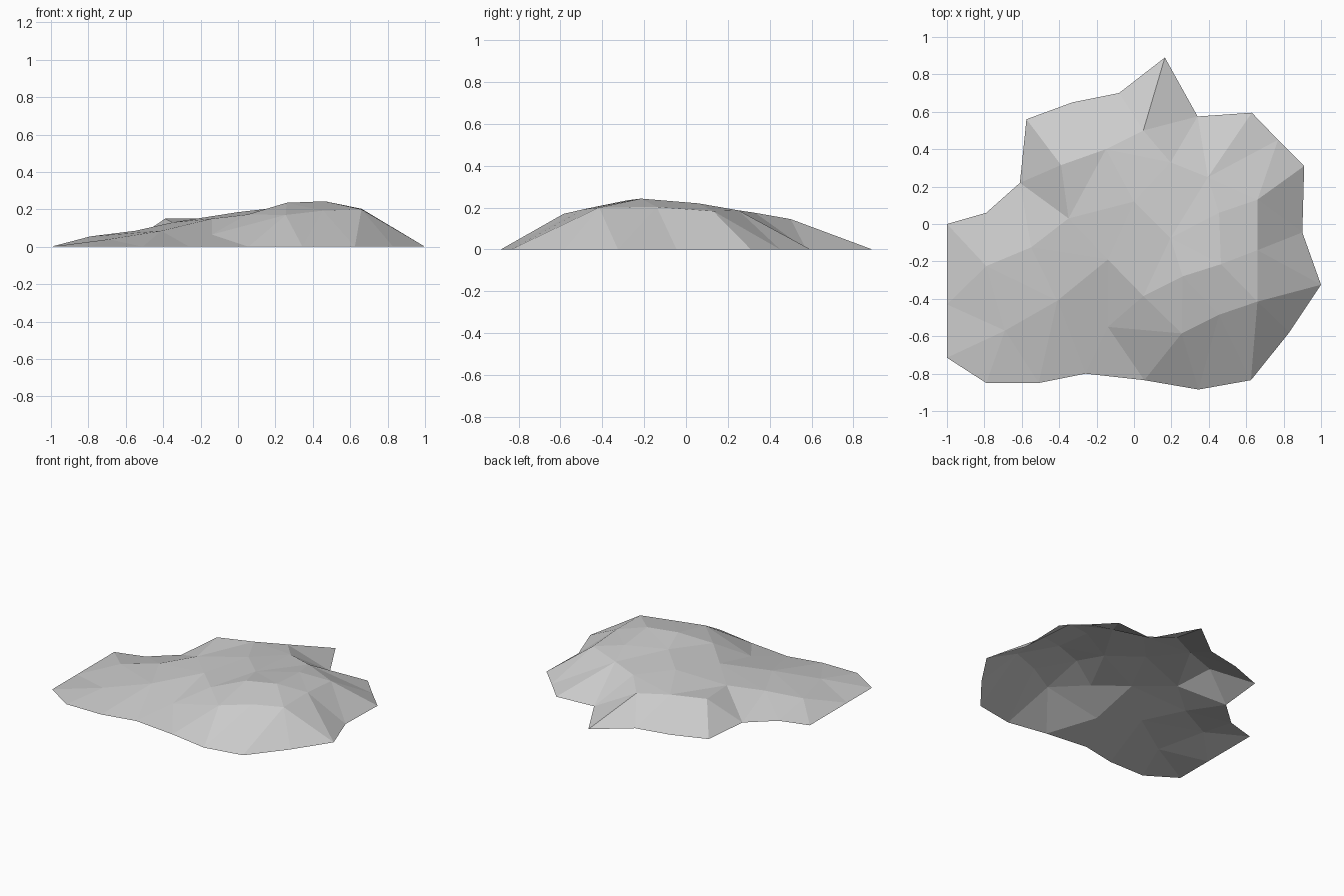
import bpy
import bmesh
from mathutils import Vector
from mathutils.geometry import delaunay_2d_cdt

default_cube = bpy.data.objects.get("Cube")
if default_cube:
    bpy.data.objects.remove(default_cube, do_unlink=True)


def make_material(name, colour):
    material = bpy.data.materials.new(name)
    material.use_nodes = True
    material.diffuse_color = colour
    shader = material.node_tree.nodes["Principled BSDF"]
    shader.inputs["Base Color"].default_value = colour
    shader.inputs["Roughness"].default_value = 0.9
    return material


# Ragged outline resting on the ground, clockwise from the far left
ground_rim = [
    (-1, 0), (-.79, .06), (-.61, .22), (-.575, .56), (-.33, .65), (-.08, .7),
    (.165, .89), (.34, .575), (.63, .595), (.77, .45), (.91, .31), (.9, -.045),
    (1, -.325), (.83, -.58), (.625, -.835), (.345, -.885), (.055, -.835),
    (-.26, -.8), (-.51, -.85), (-.79, -.85), (-1, -.715), (-1, -.43),
]

# Raised lines running over the mound: each is a crease joining its points
back_ridge = [(-.39, .315, .15), (-.15, .4, .15), (.05, .5, .145)]
west_spur = [(-.79, -.225, .055), (-.55, -.125, .085), (-.35, .03, .13)]
south_spur = [(-.69, -.57, .04), (-.41, -.41, .085), (-.14, -.19, .15),
              (.05, -.385, .172), (.26, -.28, .235), (.465, -.215, .243),
              (.66, -.14, .203)]
front_brow = [(-.14, -.55, .065), (.255, -.585, .17), (.455, -.485, .193),
              (.66, -.415, .2)]
crown = [(0, .12, .185), (.195, -.075, .207), (.455, .06, .22),
         (.66, .13, .183)]
back_shoulder = [(.195, .33, .175), (.395, .25, .187)]

# Creases that run from the raised lines down to the rim
spurs_to_rim = [
    (back_ridge[0], ground_rim[3]), (back_ridge[0], ground_rim[2]),
    (back_ridge[0], west_spur[2]), (back_ridge[2], ground_rim[6]),
    (back_shoulder[1], ground_rim[8]), (back_shoulder[1], ground_rim[7]),
    (crown[3], ground_rim[10]), (front_brow[3], ground_rim[12]),
    (front_brow[3], ground_rim[14]), (west_spur[0], ground_rim[21]),
    (front_brow[0], south_spur[3]), (south_spur[0], ground_rim[20]),
]


def build_mound(name, material):
    points = [Vector((x, y, 0)) for x, y in ground_rim]
    count = len(points)
    edges = [(i, (i + 1) % count) for i in range(count)]
    index = {p: i for i, p in enumerate(ground_rim)}

    # Add every raised line and keep its crease as an edge
    for line in (back_ridge, west_spur, south_spur, front_brow, crown,
                 back_shoulder):
        for step, point in enumerate(line):
            index[point] = len(points)
            points.append(Vector(point))
            if step:
                edges.append((len(points) - 2, len(points) - 1))
    edges += [(index[a], index[b]) for a, b in spurs_to_rim]

    # Span the outline and the creases with triangles
    flat, _, triangles, origins, _, _ = delaunay_2d_cdt(
        [p.to_2d() for p in points], edges, [], 1, 1e-5)
    bm = bmesh.new()
    verts = []
    for position, origin in zip(flat, origins):
        height = points[origin[0]].z if origin else 0.1
        verts.append(bm.verts.new((position.x, position.y, height)))
    for triangle in triangles:
        face = bm.faces.new([verts[i] for i in triangle])
        face.normal_update()
        if face.normal.z < 0:
            face.normal_flip()

    mesh = bpy.data.meshes.new(name)
    bm.to_mesh(mesh)
    bm.free()
    mesh.materials.append(material)
    mound = bpy.data.objects.new(name, mesh)
    bpy.context.collection.objects.link(mound)
    return mound


# Open-bottomed faceted rock mound
stone_grey = make_material("stone grey", (0.6, 0.6, 0.6, 1))
build_mound("rock_mound", stone_grey)
